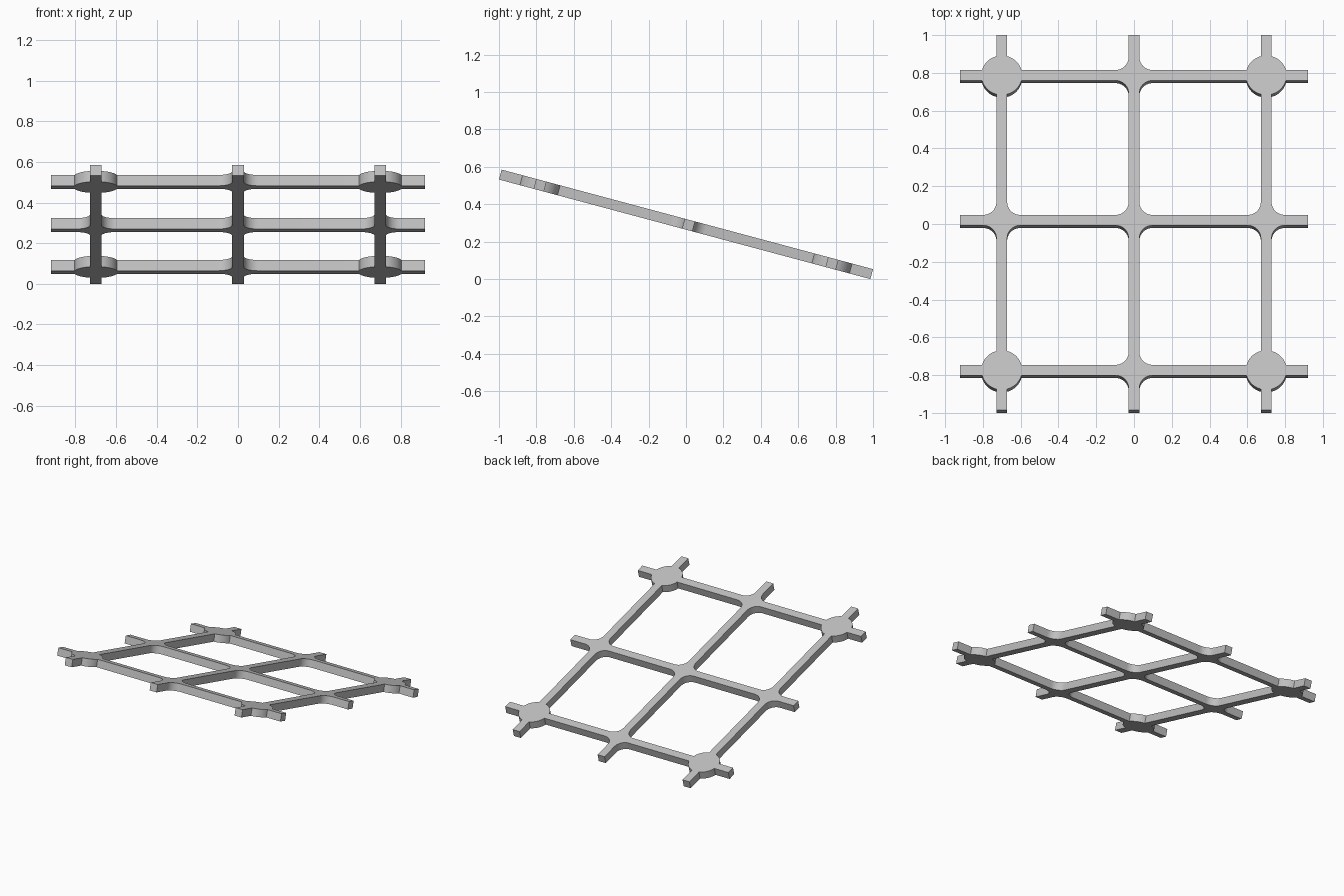
import bpy
import bmesh
import math

cube = bpy.data.objects.get("Cube")
if cube:
    bpy.data.objects.remove(cube, do_unlink=True)

COLUMNS = (-0.7, 0.0, 0.7)
ROWS = (-0.808, 0.014, 0.808)
END_X, END_Y = 0.92, 1.028      # how far the bars reach
HALF = 0.0285                   # half the bar width
FILLET = 0.07
DISC = 0.108
THICK = 0.055
TILT = math.radians(15)

# Light grey material
grey = bpy.data.materials.new("light_grey")
grey.use_nodes = True
colour = (0.53, 0.53, 0.53, 1)
grey.diffuse_color = colour
grey.node_tree.nodes["Principled BSDF"].inputs["Base Color"].default_value = colour

bm = bmesh.new()


def add_face(points):
    bm.faces.new([bm.verts.new((x, y, 0)) for x, y in points])


def quadrant_arc(is_disc, steps=10):
    """Outline of a crossing between its +x arm and its +y arm."""
    if is_disc:
        start = math.asin(HALF / DISC)
        sweep = math.pi / 2 - 2 * start
        return [(DISC * math.cos(start + sweep * i / steps),
                 DISC * math.sin(start + sweep * i / steps)) for i in range(steps + 1)]
    centre = HALF + FILLET
    return [(centre - FILLET * math.sin(math.pi / 2 * i / steps),
             centre - FILLET * math.cos(math.pi / 2 * i / steps)) for i in range(steps + 1)]


def is_corner(x, y):
    return x != COLUMNS[1] and y != ROWS[1]


def reach(x, y):
    """Distance from the crossing centre to where its straight bars begin."""
    return quadrant_arc(is_corner(x, y))[0][0]


# Crossings: round discs at the corners, filleted crosses elsewhere
for cx in COLUMNS:
    for cy in ROWS:
        arc = quadrant_arc(is_corner(cx, cy))
        outline = []
        for sx, sy in ((1, 1), (-1, 1), (-1, -1), (1, -1)):
            part = [(cx + sx * x, cy + sy * y) for x, y in arc]
            outline += part if sx * sy > 0 else part[::-1]
        add_face(outline)


def bar_spans(stops, reaches, end):
    """Straight stretches between crossings and out to both bar ends."""
    starts = [-end] + [s + r for s, r in zip(stops, reaches)]
    stops = [s - r for s, r in zip(stops, reaches)] + [end]
    return zip(starts, stops)


# Cross bars
for y in ROWS:
    for a, b in bar_spans(COLUMNS, [reach(x, y) for x in COLUMNS], END_X):
        add_face([(a, y - HALF), (b, y - HALF), (b, y + HALF), (a, y + HALF)])

# Long bars
for x in COLUMNS:
    for a, b in bar_spans(ROWS, [reach(x, y) for y in ROWS], END_Y):
        add_face([(x - HALF, a), (x + HALF, a), (x + HALF, b), (x - HALF, b)])

bmesh.ops.remove_doubles(bm, verts=bm.verts, dist=0.0005)
bmesh.ops.recalc_face_normals(bm, faces=bm.faces)
mesh = bpy.data.meshes.new("lattice_frame")
bm.to_mesh(mesh)
bm.free()
mesh.materials.append(grey)

# Lattice frame, thickened and tilted with the front edge raised
frame = bpy.data.objects.new("lattice_frame", mesh)
bpy.context.collection.objects.link(frame)
bpy.ops.object.select_all(action='DESELECT')
frame.select_set(True)
bpy.context.view_layer.objects.active = frame
solid = frame.modifiers.new("thickness", 'SOLIDIFY')
solid.thickness = THICK
solid.offset = 0
bpy.ops.object.modifier_apply(modifier=solid.name)
bpy.ops.object.shade_smooth_by_angle(angle=math.radians(30))
frame.rotation_euler.x = -TILT
frame.location.z = END_Y * math.sin(TILT) + THICK / 2 * math.cos(TILT)
